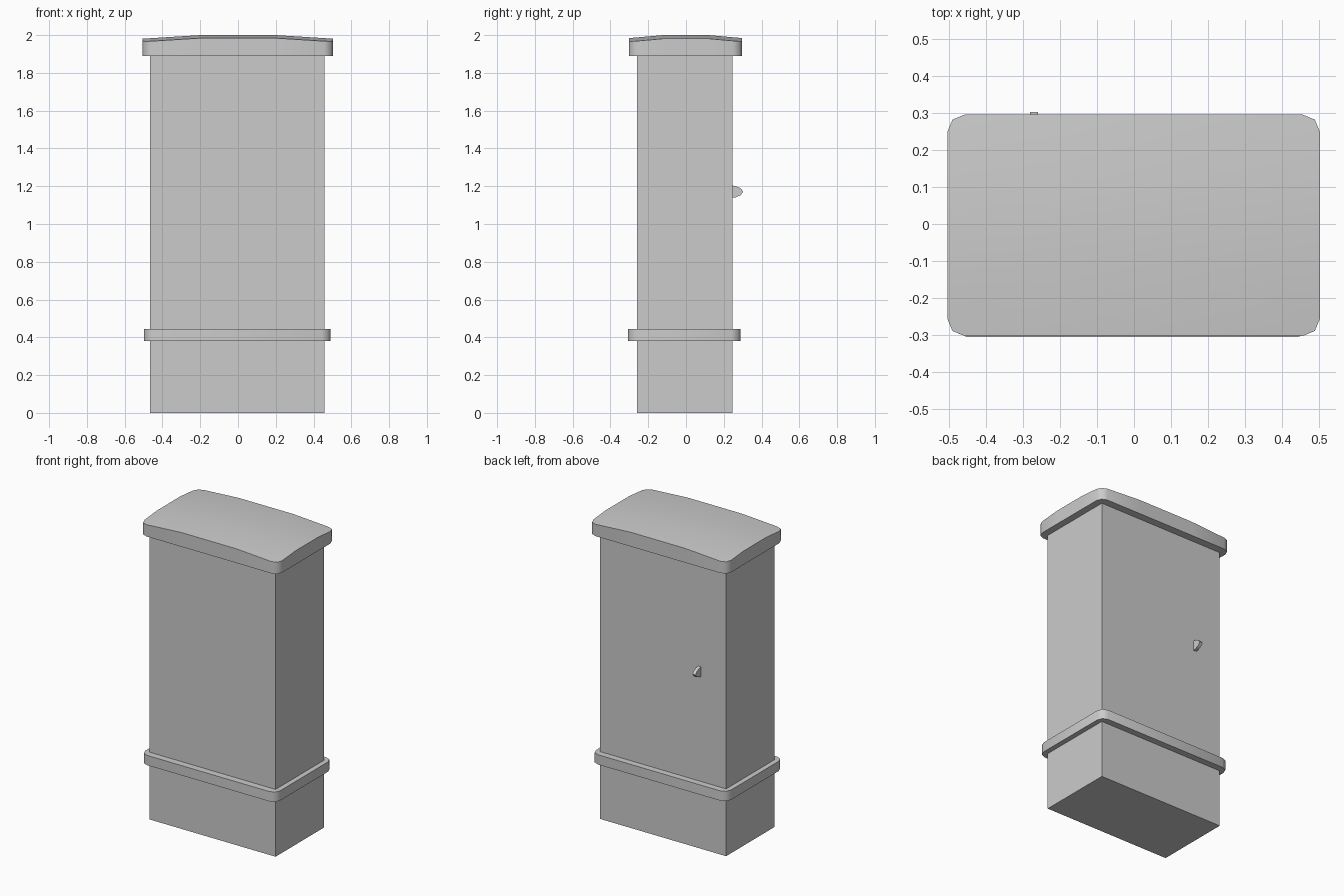
import bpy, bmesh, math

cube = bpy.data.objects.get("Cube")
if cube:
    bpy.data.objects.remove(cube, do_unlink=True)

grey = bpy.data.materials.new("cabinet_grey")
grey.use_nodes = True
colour = (0.6, 0.6, 0.6, 1)
grey.diffuse_color = colour
grey.node_tree.nodes["Principled BSDF"].inputs["Base Color"].default_value = colour


def finish(name, bm, smooth=False):
    bmesh.ops.recalc_face_normals(bm, faces=bm.faces[:])
    mesh = bpy.data.meshes.new(name)
    bm.to_mesh(mesh)
    bm.free()
    mesh.materials.append(grey)
    obj = bpy.data.objects.new(name, mesh)
    bpy.context.collection.objects.link(obj)
    if smooth:
        bpy.ops.object.select_all(action="DESELECT")
        obj.select_set(True)
        bpy.context.view_layer.objects.active = obj
        bpy.ops.object.shade_smooth_by_angle(angle=math.radians(50))


def prism(points, offset):
    """Extrude a closed outline along the offset."""
    bm = bmesh.new()
    face = bm.faces.new([bm.verts.new(p) for p in points])
    top = bmesh.ops.extrude_face_region(bm, geom=[face], use_keep_orig=True)["geom"]
    bmesh.ops.translate(bm, vec=offset, verts=[v for v in top if isinstance(v, bmesh.types.BMVert)])
    return bm


def slab(x0, x1, y0, y1, z0, z1, radius=0):
    """Box whose upright corners are rounded in two steps."""
    corners = [(x1, y1), (x0, y1), (x0, y0), (x1, y0)]
    signs = [(-1, -1), (1, -1), (1, 1), (-1, 1)]
    points = []
    for i, ((x, y), (sx, sy)) in enumerate(zip(corners, signs)):
        for step in range(3 if radius else 1):
            a = math.radians(90 * i + 45 * step)
            points.append((x + radius * (sx + math.cos(a)), y + radius * (sy + math.sin(a)), z0)
                          if radius else (x, y, z0))
    return prism(points, (0, 0, z1 - z0))


# Cabinet body and the band around its base
finish("cabinet_body", slab(-0.465, 0.457, -0.26, 0.245, 0, 1.9))
finish("base_band", slab(-0.498, 0.49, -0.306, 0.288, 0.38, 0.445, 0.047), True)

# Cap, its top raised towards the middle in both directions
cap_bottom, cap_rim = 1.89, 1.965
bm = slab(-0.505, 0.503, -0.303, 0.296, cap_bottom, cap_rim, 0.047)
for axis, cuts in enumerate(((-0.2, 0.2), (-0.12, 0.12))):
    for cut in cuts:
        co, no = [0, 0, 0], [0, 0, 0]
        co[axis], no[axis] = cut, 1
        bmesh.ops.bisect_plane(bm, geom=bm.verts[:] + bm.edges[:] + bm.faces[:],
                               plane_co=co, plane_no=no)
for v in bm.verts:
    if v.co.z > cap_rim - 0.01:
        rise_x = min(1, (0.504 - abs(v.co.x)) / 0.304)
        rise_y = min(1, (0.3 - abs(v.co.y)) / 0.18)
        v.co.z += 0.019 * max(0, rise_x) + 0.016 * max(0, rise_y)
finish("domed_cap", bm, True)

# Door handle on the back
profile = [(0.24, 1.138), (0.262, 1.141), (0.289, 1.152), (0.303, 1.171),
           (0.289, 1.19), (0.262, 1.201), (0.24, 1.204)]
finish("door_handle", prism([(-0.282, y, z) for y, z in profile], (0.022, 0, 0)), True)
